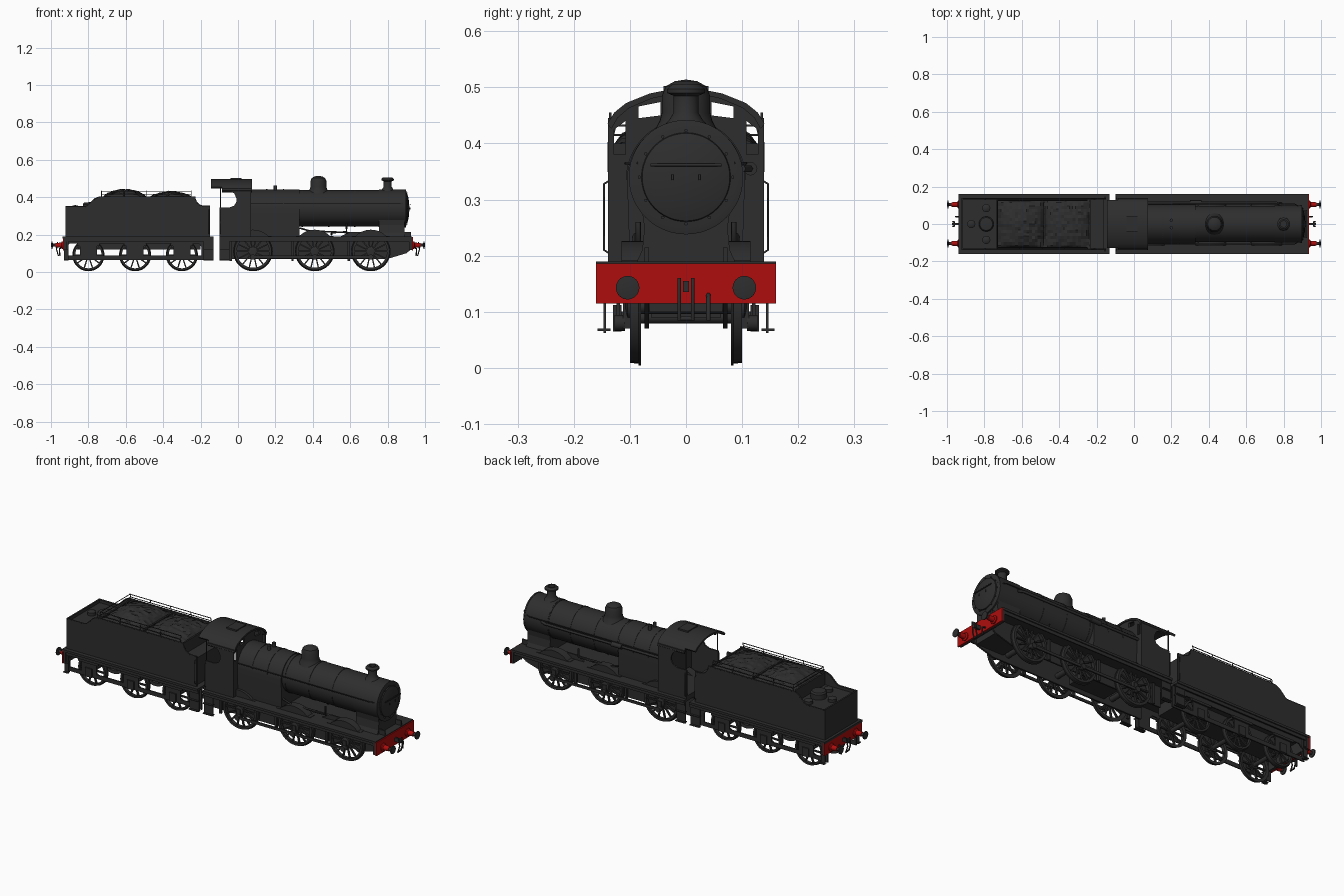
import bpy, bmesh, math, random
from mathutils import Matrix, Vector

random.seed(4)
if "Cube" in bpy.data.objects:
    bpy.data.objects.remove(bpy.data.objects["Cube"])
TURN = {"x": Matrix.Rotation(math.pi / 2, 4, "Y"),
        "y": Matrix.Rotation(-math.pi / 2, 4, "X"), "z": Matrix.Identity(4)}


def colour(name, rgb):
    m = bpy.data.materials.new(name)
    m.use_nodes = True
    m.diffuse_color = (*rgb, 1)
    bsdf = m.node_tree.nodes["Principled BSDF"]
    bsdf.inputs["Base Color"].default_value = (*rgb, 1)
    bsdf.inputs["Roughness"].default_value = 0.7
    return m


black = colour("engine black", (0.027, 0.027, 0.027))
red = colour("beam red", (0.42, 0.004, 0.004))


def place(name, bm, mat, smooth=False):
    bmesh.ops.recalc_face_normals(bm, faces=bm.faces)
    mesh = bpy.data.meshes.new(name)
    bm.to_mesh(mesh)
    bm.free()
    ob = bpy.data.objects.new(name, mesh)
    bpy.context.collection.objects.link(ob)
    mesh.materials.append(mat)
    if smooth:
        bpy.ops.object.select_all(action="DESELECT")
        bpy.context.view_layer.objects.active = ob
        ob.select_set(True)
        bpy.ops.object.shade_smooth_by_angle(angle=math.radians(35))
    return ob


def add_box(bm, x, y, z):
    mid = Vector([(a[0] + a[1]) / 2 for a in (x, y, z)])
    size = [abs(a[1] - a[0]) for a in (x, y, z)]
    return bmesh.ops.create_cube(bm, size=1, matrix=Matrix.Translation(mid) @ Matrix.Diagonal((*size, 1)))["verts"]


def box(name, x, y, z, mat=black):
    bm = bmesh.new()
    add_box(bm, x, y, z)
    return place(name, bm, mat)


def prism(name, pts, axis, a, b, mat=black, smooth=False):
    """Extrude a flat outline along one axis."""
    def spot(p, t):
        return {"x": (t, *p), "y": (p[0], t, p[1]), "z": (*p, t)}[axis]
    bm = bmesh.new()
    ends = [[bm.verts.new(spot(p, t)) for p in pts] for t in (a, b)]
    for e in ends:
        bm.faces.new(e)
    for i in range(len(pts)):
        j = (i + 1) % len(pts)
        bm.faces.new((ends[0][i], ends[0][j], ends[1][j], ends[1][i]))
    return place(name, bm, mat, smooth)


def add_lathe(bm, prof, seg, ring=False):
    rows = [[bm.verts.new((r * math.cos(a), r * math.sin(a), t)) for r, t in prof]
            for a in (math.tau * i / seg for i in range(seg))]
    for i in range(seg):
        p, q = rows[i], rows[(i + 1) % seg]
        for k in range(len(prof) if ring else len(prof) - 1):
            n = (k + 1) % len(prof)
            bm.faces.new((p[k], p[n], q[n], q[k]))
    bmesh.ops.remove_doubles(bm, verts=bm.verts, dist=1e-5)


def lathe(name, prof, at, axis, mat=black, seg=32):
    bm = bmesh.new()
    add_lathe(bm, prof, seg)
    bm.transform(Matrix.Translation(at) @ TURN[axis])
    return place(name, bm, mat, True)


def disc(name, r, a, b, at, axis, mat=black, seg=32):
    return lathe(name, [(0, a), (r, a), (r, b), (0, b)], at, axis, mat, seg)


def baked(ob):
    dg = bpy.context.evaluated_depsgraph_get()
    return bpy.data.meshes.new_from_object(ob.evaluated_get(dg))


def tube(name, pts, r, mat=black):
    cu = bpy.data.curves.new(name, "CURVE")
    cu.dimensions, cu.bevel_depth, cu.bevel_resolution, cu.use_fill_caps = "3D", r, 1, True
    sp = cu.splines.new("POLY")
    sp.points.add(len(pts) - 1)
    for p, co in zip(sp.points, pts):
        p.co = (*co, 1)
    tmp = bpy.data.objects.new(name + "_path", cu)
    bpy.context.collection.objects.link(tmp)
    mesh = baked(tmp)
    bpy.data.objects.remove(tmp)
    mesh.materials.clear()
    mesh.materials.append(mat)
    bpy.context.collection.objects.link(bpy.data.objects.new(name, mesh))


def cut(ob, cutters):
    for c in cutters:
        m = ob.modifiers.new("opening", "BOOLEAN")
        m.operation, m.object, m.solver = "DIFFERENCE", c, "EXACT"
    mesh = baked(ob)
    ob.modifiers.clear()
    ob.data = mesh
    for c in cutters:
        bpy.data.objects.remove(c)


def arc(cx, cz, r, a, b, n):
    return [(cx + r * math.cos(math.radians(a + (b - a) * i / n)),
             cz + r * math.sin(math.radians(a + (b - a) * i / n))) for i in range(n + 1)]


def wheel(name, x, z, r, spokes, s):
    bm = bmesh.new()
    add_lathe(bm, [(r * .82, -.008), (r * .94, -.01), (r, -.01), (r, -.006),
                   (r * .96, -.005), (r * .94, .01), (r * .82, .01)], 40, True)
    add_lathe(bm, [(0, -.01), (r * .22, -.01), (r * .22, .014), (r * .1, .018), (0, .018)], 20)
    for i in range(spokes):
        vs = add_box(bm, (r * .15, r * .86), (-.0035, .0035), (-.004, .006))
        bmesh.ops.rotate(bm, verts=vs, matrix=Matrix.Rotation(math.tau * i / spokes, 3, "Z"))
    bm.transform(Matrix.Translation((x, s * .09, z)) @ TURN["y"] @ Matrix.Diagonal((1, 1, s, 1)))
    place(name, bm, black, True)


ENGINE_AXLES, TENDER_AXLES = (.08, .41, .71), (-.8, -.55, -.3)
BZ = .34  # boiler centre height

# Boiler, firebox, smokebox
lathe("boiler", [(0, .3), (.097, .3), (.097, .75), (0, .75)], (0, 0, BZ), "x", seg=48)
for x in (.34, .48, .62, .75):
    disc("boiler_band", .099, x, x + .008, (0, 0, BZ), "x", seg=48)
lathe("smokebox", [(0, .755), (.1, .755), (.1, .89), (.102, .89), (.102, .897), (.09, .9), (0, .9)], (0, 0, BZ), "x", seg=48)
lathe("smokebox_door", [(.08, .898), (.078, .905), (.055, .912), (0, .917)], (0, 0, BZ), "x", seg=48)
for i in range(12):
    a = math.tau * i / 12
    disc("door_rivet", .003, .9, .906, (0, .083 * math.cos(a), BZ + .083 * math.sin(a)), "x", seg=8)
tube("door_rail", [(.92, -.063, .362), (.92, .063, .362)], .003)
for y in (-.024, .024):
    tube("door_handle", [(.92, y, .335), (.92, y, .345)], .002)
prism("smokebox_saddle", [(.08, .29), (.074, .25), (.078, .21), (.09, .185),
                          (-.09, .185), (-.078, .21), (-.074, .25), (-.08, .29)], "x", .755, .89)
prism("firebox", [(.1, .185)] + arc(0, BZ - .004, .105, 0, 180, 24) + [(-.1, .185)], "x", .06, .33, smooth=True)
for x in (.15, .24):
    prism("firebox_band", arc(0, BZ - .004, .107, 0, 180, 24), "x", x, x + .007)
lathe("dome", [(.058, .42), (.047, .44), (.043, .455), (.043, .485), (.036, .502), (.02, .511), (0, .514)], (.43, 0, 0), "z")
lathe("chimney", [(.045, .425), (.03, .442), (.022, .455), (.022, .485), (.034, .49),
                  (.034, .497), (.024, .506), (.016, .506), (.016, .47), (0, .47)], (.8, 0, 0), "z")
for y in (-.02, .02):
    disc("safety_valve", .009, .43, .462, (.2, y, 0), "z", seg=12)
tube("ejector_pipe", [(.07, .113, .355), (.76, .113, .355), (.79, .1, .355)], .007)
disc("ejector", .012, .3, .36, (0, .115, .355), "x", seg=12)

# Running plate, frames and buffers
box("running_plate", (-.1, .93), (-.16, .16), (.178, .19))
box("tender_plate", (-.937, -.13), (-.16, .16), (.178, .19))
box("cab_floor", (-.1, .06), (-.13, .13), (.19, .205))
box("ash_pan", (.13, .34), (-.062, .062), (.09, .18))
box("tender_well", (-.86, -.2), (-.06, .06), (.12, .18))
box("cylinder_block", (.74, .9), (-.065, .065), (.1, .18))
for s in (-1, 1):
    prism("engine_frame", [(-.1, .07), (.8, .07), (.9, .1), (.925, .12), (.925, .215), (.6, .215), (.55, .19), (-.1, .19)],
          "y", s * .066, s * .074)
    box("engine_valance", (-.1, .925), (s * .148, s * .154), (.162, .18))
    box("tender_valance", (-.93, -.13), (s * .148, s * .154), (.162, .18))
    tube("boiler_rail", [(.07, s * .108, .365), (.86, s * .106, .365), (.9, s * .085, .365)], .0025)
    tube("reversing_rod", [(.33, s * .09, .235), (.38, s * .09, .22), (.6, s * .07, .21)], .005)
    tube("injector_pipe", [(.5, s * .05, .2), (.5, s * .08, .21), (.58, s * .085, .215), (.58, s * .085, .26)], .005)
    # Tender outside frame with openings
    frame = box("tender_frame", (-.93, -.13), (s * .118, s * .124), (.065, .185))
    gaps = []
    for a, b in ((-.915, -.845), (-.755, -.595), (-.505, -.345), (-.255, -.195)):
        gaps.append(prism("gap", [(a, .087), (b, .087), (b, .135), (b - .015, .152), (a + .015, .152), (a, .135)], "y", s * .1, s * .14))
    cut(frame, gaps)
    for x in TENDER_AXLES:
        wheel("tender_wheel", x, .09, .086, 10, s)
        box("axle_box", (x - .02, x + .02), (s * .115, s * .13), (.065, .112))
        box("leaf_spring", (x - .06, x + .06), (s * .124, s * .132), (.138, .15))
    for x in ENGINE_AXLES:
        wheel("driving_wheel", x, .11, .106, 14, s)
        box("brake_hanger", (x - .125, x - .112), (s * .085, s * .097), (.06, .17))
        box("crank", (x - .011, x + .011), (s * .1, s * .112), (.07, .12))
        disc("crank_pin", .014, -.009, .009, (x, s * .118, .08), "y", seg=16)
        box("wheel_guard_top" if x < .1 else "splasher_foot", (x - .1, x + .1), (s * .075, s * .115), (.186, .192))
        prism("splasher", [p for p in arc(x, .11, .116, 35, 145, 16) if p[1] > .18], "y", s * .072, s * .115, smooth=True)
    box("coupling_rod", (.08, .71), (s * .115, s * .122), (.073, .087))
    # Steps
    for a, b in ((-.1, -.045), (-.185, -.13), (-.93, -.905)):
        box("step_plate", (a, b), (s * .143, s * .147), (.062, .18))
        for z in (.066, .12):
            box("step_tread", (a, b), (s * .135, s * .158), (z, z + .004))
    # Grab rails on cab and tender
    for x in (-.096, -.155):
        tube("grab_rail", [(x, s * .138, .205), (x, s * .146, .21), (x, s * .146, .328), (x, s * .138, .333)], .002)
for x in ENGINE_AXLES:
    disc("engine_axle", .014, -.09, .09, (x, 0, .11), "y", seg=16)
for x in TENDER_AXLES:
    disc("tender_axle", .011, -.12, .12, (x, 0, .09), "y", seg=16)
for e in (-1, 1):
    box("beam_backing", (e * .915, e * .929), (-.158, .158), (.117, .185))
    box("buffer_beam", (e * .929, e * .936), (-.16, .16), (.115, .186), red)
    for y in (-.104, .104):
        lathe("buffer_shank", [(0, 0), (.021, 0), (.021, e * .006), (.014, e * .01), (.012, e * .04), (0, e * .04)], (e * .935, y, .143), "x", red, 20)
        lathe("buffer_head", [(0, 0), (.008, 0), (.008, e * .018), (.021, e * .02), (.021, e * .025), (0, e * .028)], (e * .972, y, .143), "x", seg=24)
    box("draw_hook", (e * .936, e * .972), (-.005, .005), (.135, .155))
    for y in (-.012, .012):
        tube("coupling_link", [(e * .965, y, .16), (e * .97, y, .12), (e * .96, y, .085)], .0035)
    tube("coupling_bar", [(e * .96, -.014, .088), (e * .96, .014, .088)], .004)
    tube("brake_hose", [(e * .936, .04, .13), (e * .955, .04, .125), (e * .952, .04, .085)], .004)

# Cab
roof = [(.14, .435), (.128, .455), (.107, .472), (.065, .489), (.03, .496)]
roof += [(0, .498)] + [(-y, z) for y, z in reversed(roof)]
under = [(y * .95, z - .009) for y, z in reversed(roof)]
prism("cab_roof", roof + under, "x", -.085, .075, smooth=True)
prism("roof_overhang", roof[1:-1] + under[1:-1], "x", -.145, -.085, smooth=True)
box("roof_vent", (-.04, .02), (-.04, .04), (.488, .502))
front = prism("cab_front", [(.135, .19)] + [(y * .98, z - .004) for y, z in roof] + [(-.135, .19)], "x", .06, .07)
holes = []
for s in (-1, 1):
    holes.append(prism("hole", [(s * .045, .45), (s * .085, .445), (s * .085, .466), (s * .045, .474)], "x", .03, .1))
    holes.append(prism("hole", [(s * .108, .38), (s * .128, .38), (s * .128, .425), (s * .108, .44)], "x", .03, .1))
    prism("cab_side", [(.07, .19), (.07, .445), (-.085, .445), (-.085, .43), (-.04, .43), (-.02, .42), (-.009, .395), (-.009, .375),
                       (-.02, .355), (-.045, .345), (-.1, .345), (-.1, .19)], "y", s * .131, s * .139)
    tube("cab_pillar", [(-.094, s * .135, .34), (-.094, s * .135, .455)], .003)
cut(front, holes)

# Tender body
side = ([(-.92, .185), (-.92, .35), (-.84, .35)] + arc(-.82, .38, .03, -90, -40, 4) +
        [(-.765, .392), (-.74, .402), (-.235, .402)] + arc(-.18, .402, .05, 180, 270, 6) + [(-.15, .352), (-.15, .185)])
for s in (-1, 1):
    prism("tender_side", side, "y", s * .131, s * .139)
    tube("side_beading", [(x, s * .137, z) for x, z in side[1:-1]], .003)
    # Coal rails
    for z, y in ((.415, .13), (.432, .125)):
        tube("coal_rail", [(-.73, s * y, z), (-.25, s * y, z)], .002)
    for i in range(5):
        x = -.73 + .12 * i
        tube("rail_post", [(x, s * .132, .395), (x, s * .13, .415), (x, s * .125, .434)], .002)
for z, y in ((.415, .13), (.432, .125)):
    tube("rear_coal_rail", [(-.73, -y, z), (-.73, y, z)], .002)
box("tender_tank", (-.918, -.16), (-.132, .132), (.185, .335))
box("tender_back", (-.923, -.915), (-.139, .139), (.185, .352))
box("coal_bunker", (-.735, -.235), (-.132, .132), (.33, .385))
for x in (-.735, -.485, -.24):
    box("bunker_plate", (x, x + .008), (-.131, .131), (.34, .4))
lathe("water_filler", [(.04, .33), (.04, .362), (.034, .37), (0, .374)], (-.79, 0, 0), "z")
for x, y in ((-.87, 0), (-.79, .085), (-.79, -.085)):
    lathe("tank_vent", [(.022, .33), (.022, .35), (.012, .356), (0, .357)], (x, y, 0), "z", seg=16)
for name, x0, x1, peak in (("rear_coal", -.727, -.485, .048), ("front_coal", -.477, -.24, .035)):
    bm = bmesh.new()
    bmesh.ops.create_grid(bm, x_segments=16, y_segments=16, size=1)
    for v in bm.verts:
        u, w = v.co.x, v.co.y
        lump = peak * (1 - u * u) ** .7 * (1 - w * w) ** .5 if abs(u) < 1 and abs(w) < 1 else 0
        v.co = ((x0 + x1) / 2 + u * (x1 - x0) / 2, w * .13, .388 + lump + random.uniform(0, .009))
    place(name, bm, black)
